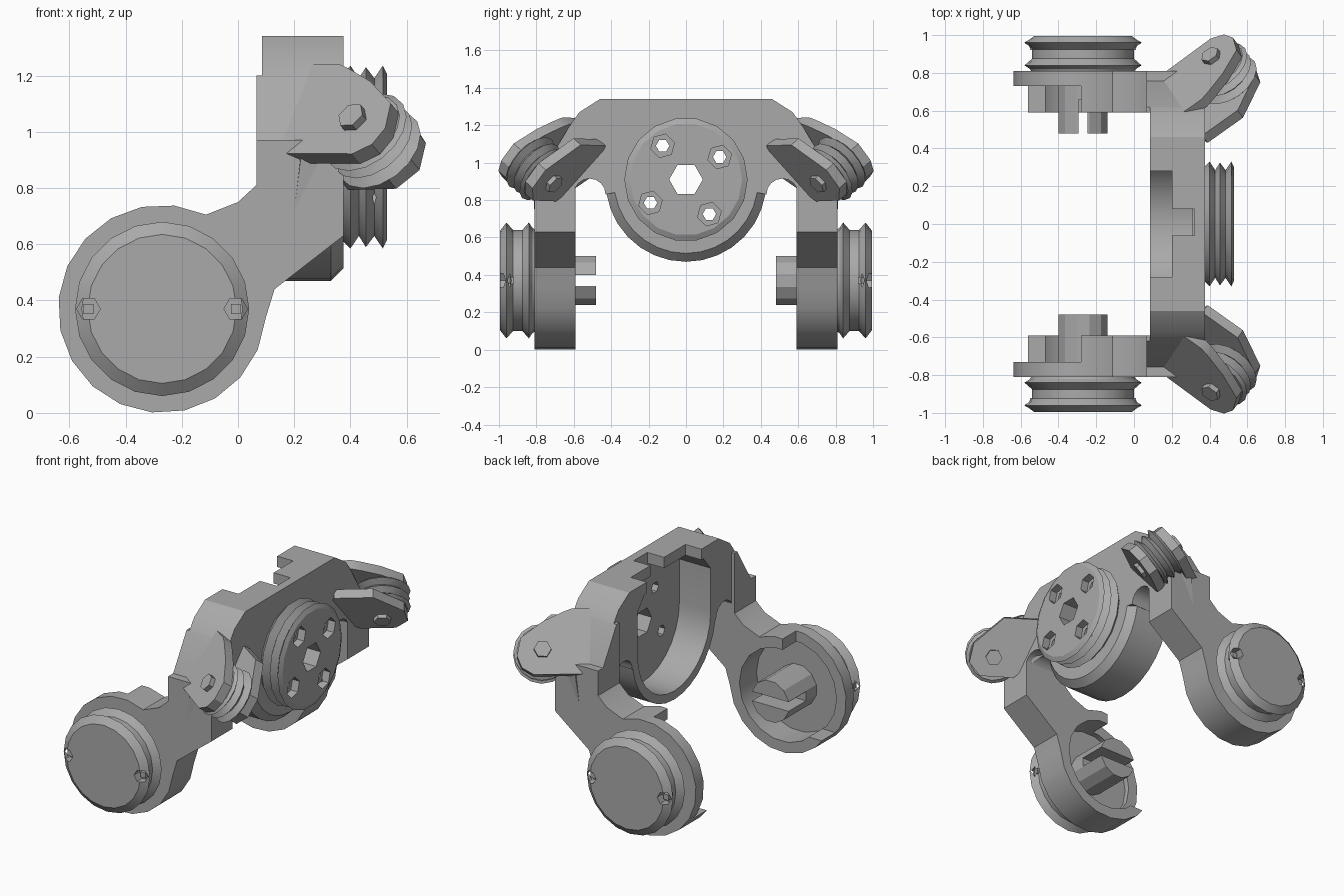
import bpy, bmesh, math
from mathutils import Vector

cube = bpy.data.objects.get("Cube")
if cube:
    bpy.data.objects.remove(cube, do_unlink=True)

grey = bpy.data.materials.new("plain grey")
grey.use_nodes = True
grey.diffuse_color = (0.4, 0.4, 0.4, 1)
grey.node_tree.nodes["Principled BSDF"].inputs["Base Color"].default_value = grey.diffuse_color

# Frames turn (a, b, depth) into world space
def along_x(a, b, c):
    return Vector((c, a, b))

def along_y(a, b, c):
    return Vector((a, c, b))

AXLE = Vector((0.4, -0.9, 1.06))
N = Vector((0.48, 0.655, -0.586)).normalized()
U = Vector((-0.83, 0.555, 0))
U = (U - N * U.dot(N)).normalized()
V = N.cross(U)

def along_idler(a, b, c):
    return AXLE + U * a + V * b + N * c


def arc(r, a0, a1, n, cx=0.0, cy=0.0):
    angles = [math.radians(a0 + (a1 - a0) * i / n) for i in range(n + 1)]
    return [(cx + r * math.cos(t), cy + r * math.sin(t)) for t in angles]

def ngon(r, n, cx=0.0, cy=0.0, turn=0):
    return arc(r, turn, turn + 360, n, cx, cy)[:-1]

def box2d(x0, y0, x1, y1):
    return [(x0, y0), (x1, y0), (x1, y1), (x0, y1)]

def loft(name, frame, rings):
    """Solid through a list of (depth, outline) rings."""
    bm = bmesh.new()
    loops = [[bm.verts.new(frame(a, b, c)) for a, b in pts] for c, pts in rings]
    bm.faces.new(loops[0])
    bm.faces.new(loops[-1])
    for low, high in zip(loops, loops[1:]):
        for i in range(len(low)):
            j = (i + 1) % len(low)
            bm.faces.new((low[i], low[j], high[j], high[i]))
    return finish(name, bm)

def prism(name, frame, pts, c0, c1):
    return loft(name, frame, [(c0, pts), (c1, pts)])

def lathe(name, frame, profile, n, cx=0.0, cy=0.0):
    return loft(name, frame, [(c, ngon(r, n, cx, cy)) for r, c in profile])

def hull(name, points):
    bm = bmesh.new()
    for p in points:
        bm.verts.new(p)
    bmesh.ops.convex_hull(bm, input=bm.verts)
    return finish(name, bm)

def finish(name, bm):
    bmesh.ops.recalc_face_normals(bm, faces=bm.faces)
    mesh = bpy.data.meshes.new(name)
    bm.to_mesh(mesh)
    bm.free()
    mesh.materials.append(grey)
    obj = bpy.data.objects.new(name, mesh)
    bpy.context.collection.objects.link(obj)
    return obj

def cut(obj, cutters):
    for cutter in cutters:
        mod = obj.modifiers.new("cut", "BOOLEAN")
        mod.operation = "DIFFERENCE"
        mod.solver = "EXACT"
        mod.object = cutter
    graph = bpy.context.evaluated_depsgraph_get()
    mesh = bpy.data.meshes.new_from_object(obj.evaluated_get(graph))
    obj.modifiers.clear()
    obj.data = mesh
    for cutter in cutters:
        bpy.data.objects.remove(cutter, do_unlink=True)

def mirror(obj):
    mod = obj.modifiers.new("other side", "MIRROR")
    mod.use_axis = (False, True, False)
    mod.use_mirror_merge = False


# Housing: cup below, arches beside it, bevelled top corners
def housing_outline(r):
    half = arc(r, -90, -9, 7, 0, 0.9)
    half += arc(0.085, 180, 0, 8, 0.515, 0.83)
    half += [(0.62, 0.83), (0.62, 1.2), (0.57, 1.27), (0.46, 1.34)]
    return half + [(-y, z) for y, z in reversed(half[1:])]

MID = 0.91
bolts = [(-0.125, 1.09), (0.18, 1.03), (-0.19, 0.785), (0.125, 0.725)]

def bolt_cutters():
    tools = [prism("cutter", along_x, ngon(0.09, 6, 0, MID), 0.2, 0.7)]
    tools += [prism("cutter", along_x, ngon(0.036, 6, y, z), 0.2, 0.7) for y, z in bolts]
    return tools

housing = loft("housing", along_x, [
    (0.085, housing_outline(0.43)), (0.33, housing_outline(0.43)), (0.375, housing_outline(0.385))])
cavity = arc(0.375, 180, 360, 14, 0, 0.9)
cavity += [(0.375, 1.18), (0.3, 1.27), (-0.3, 1.27), (-0.375, 1.18)]
cut(housing, [prism("cutter", along_x, cavity, 0, 0.31),
              prism("cutter", along_x, box2d(-0.28, 1.2, 0.28, 1.5), 0, 0.2),
              prism("cutter", along_x, box2d(-0.06, 1.2, 0.08, 1.5), 0.1, 0.32)] + bolt_cutters())

# Main pulley with bolt pockets
main_pulley = lathe("main_pulley", along_x, [
    (0.3, 0.37), (0.33, 0.4), (0.285, 0.43), (0.325, 0.455),
    (0.285, 0.485), (0.33, 0.515), (0.3, 0.53)], 18, 0, MID)
cut(main_pulley, bolt_cutters() +
    [prism("cutter", along_x, ngon(0.065, 6, y, z, 15), 0.48, 0.7) for y, z in bolts])

# Side arms, each ending in a hollow drum
CX, CZ = -0.27, 0.37
outline = arc(0.37, 65, 355, 16, CX, CZ)
outline += [(0.13, 0.44), (0.375, 0.63), (0.375, 0.97), (0.065, 0.97), (0.065, 0.81), (0.0, 0.75)]
arm = prism("side_arm", along_y, outline, -0.81, -0.59)
cut(arm, [prism("cutter", along_y, ngon(0.3, 18, CX, CZ), -0.765, -0.5),
          prism("cutter", along_y, box2d(-0.8, 0.15, -0.28, 0.9), -0.73, -0.5)])
mirror(arm)

# Sloping shoulder that carries the bracket
section = [(-0.59, 0.8), (-0.81, 0.8), (-0.77, 0.95), (-0.62, 1.2), (-0.59, 1.2)]
mirror(prism("shoulder", along_x, section, 0.065, 0.375))
mirror(hull("shoulder_gusset", [
    (0.2, -0.81, 0.72), (0.23, -0.82, 0.96), (0.38, -0.8, 0.9),
    (0.375, -0.7, 0.8), (0.375, -0.6, 1.1), (0.2, -0.65, 0.9)]))

# Slotted hubs inside the drums, slots turned a quarter on one side
slots = {"right": (-1, box2d(-0.5, 0.34, 0.0, 0.4)), "left": (1, box2d(-0.295, 0.1, -0.245, 0.6))}
for side, (s, slot) in slots.items():
    hub = prism(side + "_hub", along_y, ngon(0.135, 12, CX, CZ, 15), s * 0.48, s * 0.78)
    cut(hub, [prism("cutter", along_y, slot, s * 0.4, s * 0.66)])

# Outer drum pulleys with two screws in the rim
drum_pulley = lathe("drum_pulley", along_y, [
    (0.27, -0.8), (0.28, -0.82), (0.31, -0.84), (0.27, -0.875),
    (0.27, -0.925), (0.31, -0.96), (0.265, -0.995)], 20, CX, CZ)
screws = [CX - 0.262, CX + 0.262]
cut(drum_pulley, [prism("cutter", along_y, ngon(0.042, 6, x, CZ), -1.05, -0.94) for x in screws])
mirror(drum_pulley)
for x in screws:
    mirror(prism("rim_screw", along_y, ngon(0.025, 4, x, CZ, 45), -0.965, -0.92))

# Tilted idler: two bracket plates, a grooved pulley and a hexagonal axle
upper = [(0.36, -0.11), (0.3, -0.14), (-0.05, -0.15), (-0.12, -0.11), (-0.15, -0.04),
         (-0.13, 0.07), (0.0, 0.17), (0.12, 0.23), (0.17, 0.25), (0.28, 0.25), (0.31, 0.17), (0.45, 0.17)]
lower = [(-0.15, -0.04), (-0.08, -0.12), (0.13, -0.12), (0.33, 0.05),
         (0.28, 0.25), (0.05, 0.25), (-0.13, 0.08)]
mirror(prism("upper_bracket_plate", along_idler, upper, 0.03, 0.09))
mirror(prism("lower_bracket_plate", along_idler, lower, 0.225, 0.285))
mirror(lathe("idler_pulley", along_idler, [
    (0.15, 0.09), (0.17, 0.105), (0.13, 0.13), (0.165, 0.157),
    (0.13, 0.185), (0.17, 0.21), (0.15, 0.225)], 16))
mirror(prism("idler_axle", along_idler, ngon(0.052, 6), 0.0, 0.31))

# Smooth the round walls, keep real edges sharp
for obj in bpy.context.collection.objects:
    if obj.type == "MESH" and grey.name in obj.data.materials:
        bpy.ops.object.select_all(action="DESELECT")
        obj.select_set(True)
        bpy.context.view_layer.objects.active = obj
        bpy.ops.object.shade_smooth_by_angle(angle=math.radians(24))
